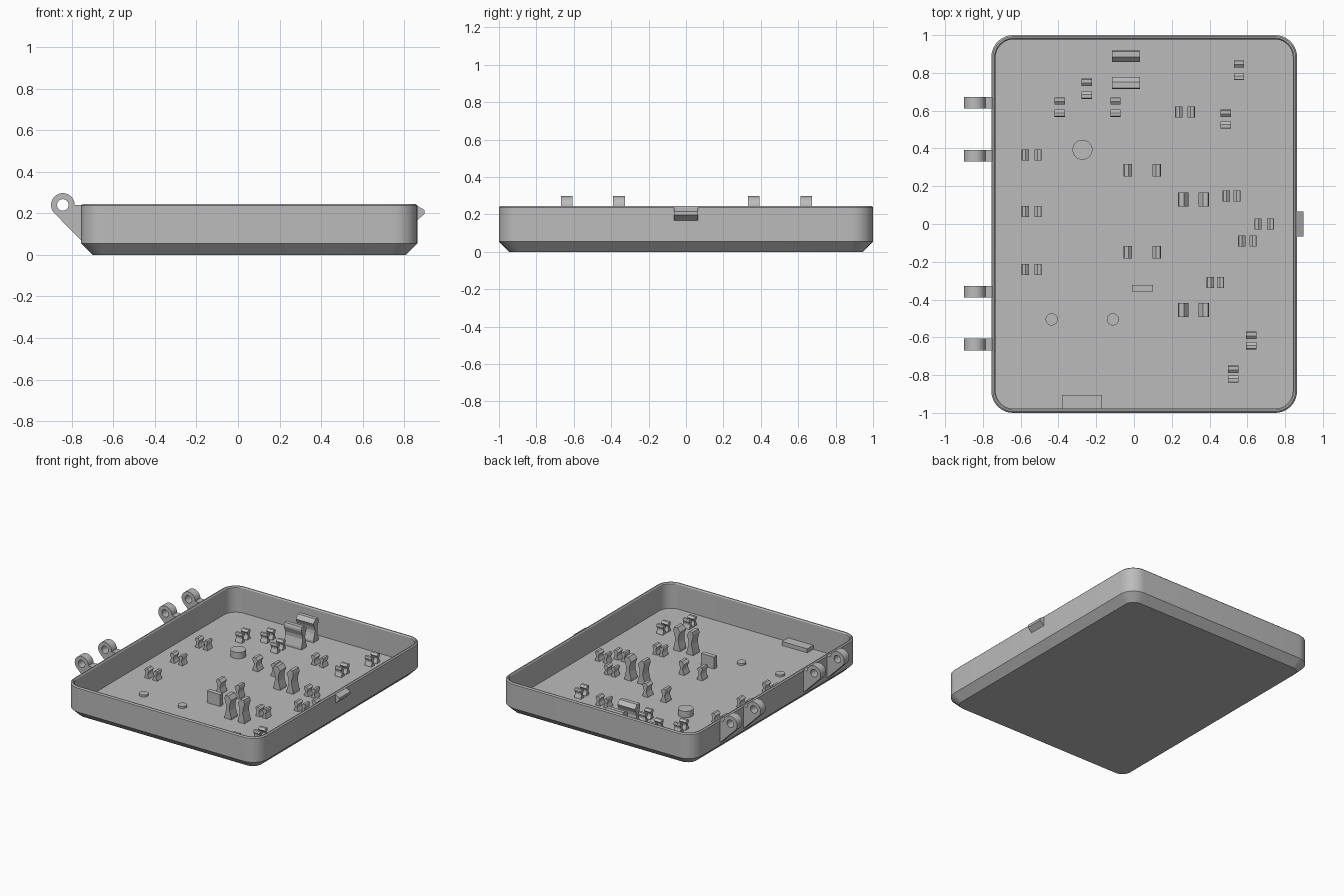
import bpy, bmesh, math

if "Cube" in bpy.data.objects:
    bpy.data.objects.remove(bpy.data.objects["Cube"])

mat = bpy.data.materials.new("plain_grey")
mat.diffuse_color = (0.5, 0.5, 0.5, 1)
mat.use_nodes = True
mat.node_tree.nodes["Principled BSDF"].inputs["Base Color"].default_value = mat.diffuse_color
FLOOR = 0.05


def finish(bm, name, smooth=True):
    bmesh.ops.recalc_face_normals(bm, faces=bm.faces)
    me = bpy.data.meshes.new(name)
    bm.to_mesh(me)
    bm.free()
    me.materials.append(mat)
    ob = bpy.data.objects.new(name, me)
    bpy.context.collection.objects.link(ob)
    if smooth:
        bpy.ops.object.select_all(action='DESELECT')
        ob.select_set(True)
        bpy.context.view_layer.objects.active = ob
        bpy.ops.object.shade_smooth_by_angle(angle=math.radians(30))
    return ob


def prism(name, pts, to3d, a, b, smooth=False):
    """Extrude a 2D profile between a and b; to3d maps (p, q, depth) to xyz."""
    bm = bmesh.new()
    lo = [bm.verts.new(to3d(p, q, a)) for p, q in pts]
    hi = [bm.verts.new(to3d(p, q, b)) for p, q in pts]
    bm.faces.new(lo)
    bm.faces.new(hi)
    n = len(pts)
    for i in range(n):
        j = (i + 1) % n
        bm.faces.new((lo[i], lo[j], hi[j], hi[i]))
    return finish(bm, name, smooth)


def box(name, x0, x1, y0, y1, z0, z1):
    return prism(name, [(x0, y0), (x1, y0), (x1, y1), (x0, y1)],
                 lambda p, q, d: (p, q, d), z0, z1)


# Tray shell: rounded rectangle rings lofted from the base, over the rim, to the floor
X0, X1, Y, R = -0.755, 0.863, 1.0, 0.115


def ring(bm, inset, z, n=10):
    r = R - inset * 0.8
    x0, x1, y = X0 + inset + r, X1 - inset - r, Y - inset - r
    out = []
    for k, (cx, cy) in enumerate([(x1, y), (x0, y), (x0, -y), (x1, -y)]):
        for i in range(n + 1):
            a = math.pi / 2 * (k + i / n)
            out.append(bm.verts.new((cx + r * math.cos(a), cy + r * math.sin(a), z)))
    return out


bm = bmesh.new()
rings = [ring(bm, i, z) for i, z in [(0.055, 0), (0, 0.055), (0, 0.237), (0.008, 0.245),
                                     (0.016, 0.245), (0.022, 0.236), (0.022, FLOOR)]]
for lo, hi in zip(rings, rings[1:]):
    for i in range(len(lo)):
        j = (i + 1) % len(lo)
        bm.faces.new((lo[i], lo[j], hi[j], hi[i]))
bm.faces.new(rings[0])
bm.faces.new(rings[-1])
finish(bm, "tray")

# Hinge knuckles: arm and eye outline with a pin hole
HX, HZ, HR, HOLE = -0.843, 0.24, 0.057, 0.028


def arc(r, a0, a1, n):
    return [(HX + r * math.cos(math.radians(a0 + (a1 - a0) * i / n)),
             HZ + r * math.sin(math.radians(a0 + (a1 - a0) * i / n))) for i in range(n + 1)]


outline = arc(HR, 225, 0, 30) + [(-0.745, 0.24), (-0.745, 0.06)]
hole = arc(HOLE, 0, 360, 24)[:-1]
for y in (0.642, 0.362, -0.358, -0.638):
    cu = bpy.data.curves.new("hinge_outline", 'CURVE')
    cu.dimensions = '2D'
    cu.fill_mode = 'BOTH'
    cu.extrude = 0.031
    for pts in (outline, hole):
        s = cu.splines.new('POLY')
        s.points.add(len(pts) - 1)
        for pt, (p, q) in zip(s.points, pts):
            pt.co = (p, q, 0, 1)
        s.use_cyclic_u = True
    tmp = bpy.data.objects.new("hinge_outline", cu)
    bpy.context.collection.objects.link(tmp)
    bpy.context.view_layer.update()
    me = bpy.data.meshes.new_from_object(tmp.evaluated_get(bpy.context.evaluated_depsgraph_get()))
    bpy.data.objects.remove(tmp)
    bm = bmesh.new()
    bm.from_mesh(me)
    bmesh.ops.remove_doubles(bm, verts=bm.verts, dist=1e-5)
    for v in bm.verts:
        v.co = (v.co.x, y - v.co.z, v.co.y)
    finish(bm, "hinge_knuckle")

# Latch catch on the right wall
prism("latch_catch", [(0.855, 0.24), (0.897, 0.216), (0.897, 0.197), (0.855, 0.16)],
      lambda p, q, d: (p, d, q), -0.065, 0.065)

# Snap clips: pairs of waisted posts facing each other
WAIST = [(1, 0), (1, 0.12), (0.5, 0.38), (0.4, 0.52), (0.55, 0.66), (1, 0.84), (0.15, 1),
         (-0.8, 1), (-1, 0.9), (-1, 0.82), (-0.55, 0.6), (-0.5, 0.45), (-1, 0.12), (-1, 0)]


def clip(name, axis, cx, cy, off, w, length, top):
    for s in (-1, 1):
        c = (cx if axis == 'x' else cy) + s * off
        pts = [(c - s * p * w / 2, FLOOR - 0.005 + q * (top - FLOOR + 0.005)) for p, q in WAIST]
        if axis == 'x':
            prism(name, pts, lambda p, q, d: (p, d, q), cy - length / 2, cy + length / 2)
        else:
            prism(name, pts, lambda p, q, d: (d, p, q), cx - length / 2, cx + length / 2)


for cx, cy, off in [(-0.542, 0.365, 0.034), (-0.542, 0.065, 0.034), (-0.542, -0.24, 0.034),
                    (0.27, 0.592, 0.033), (0.517, 0.148, 0.029), (0.69, 0, 0.033),
                    (0.6, -0.09, 0.03), (0.431, -0.31, 0.027)]:
    clip("small_clip", 'x', cx, cy, off, 0.038, 0.058, 0.12)
for cx, cy, off in [(-0.393, 0.619, 0.033), (-0.25, 0.716, 0.034), (-0.098, 0.619, 0.033),
                    (0.556, 0.814, 0.033), (0.485, 0.555, 0.031), (0.62, -0.617, 0.028),
                    (0.525, -0.795, 0.026)]:
    clip("small_clip", 'y', cx, cy, off, 0.038, 0.055, 0.12)
for cy in (0.285, -0.15):
    clip("medium_clip", 'x', 0.044, cy, 0.076, 0.045, 0.065, 0.15)
for cy in (0.13, -0.455):
    clip("tall_clip", 'x', 0.315, cy, 0.055, 0.055, 0.074, 0.225)
clip("wide_clip", 'y', -0.042, 0.817, 0.071, 0.063, 0.147, 0.22)

# Round bosses on the floor
for name, x, y, r, top in [("large_boss", -0.273, 0.393, 0.053, 0.098),
                           ("small_boss", -0.436, -0.505, 0.032, 0.065),
                           ("small_boss", -0.112, -0.505, 0.032, 0.065)]:
    circle = [(x + r * math.cos(2 * math.pi * i / 32), y + r * math.sin(2 * math.pi * i / 32))
              for i in range(32)]
    prism(name, circle, lambda p, q, d: (p, q, d), FLOOR - 0.005, top, True)

# Stop plate and front wall ledge
box("stop_plate", -0.01, 0.1, -0.357, -0.322, FLOOR - 0.005, 0.14)
box("front_ledge", -0.382, -0.17, -0.98, -0.905, FLOOR - 0.005, 0.08)
